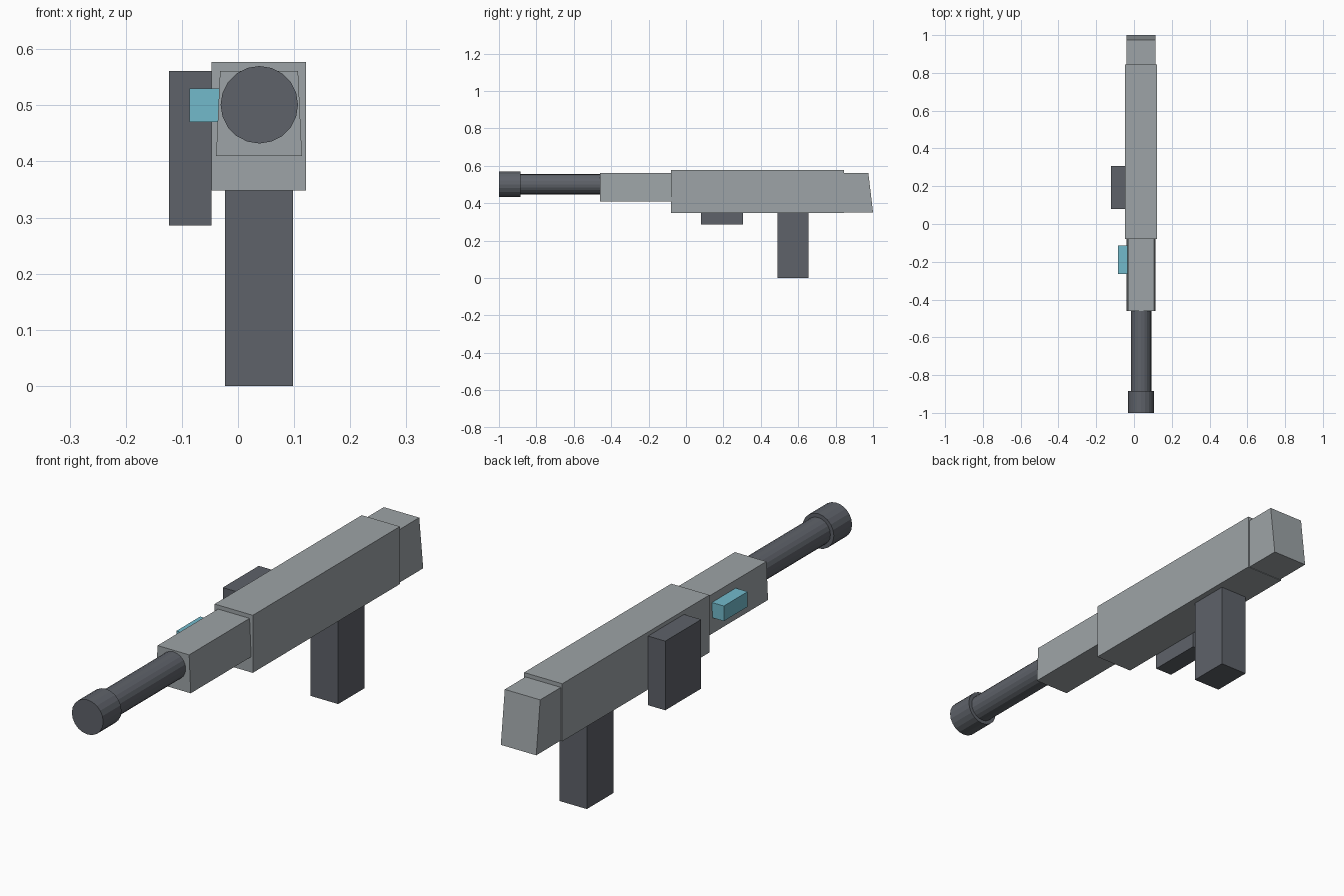
import bpy
import bmesh
import math
from mathutils import Matrix

cube = bpy.data.objects.get("Cube")
if cube:
    bpy.data.objects.remove(cube, do_unlink=True)


def material(name, color):
    m = bpy.data.materials.new(name)
    m.use_nodes = True
    m.diffuse_color = (*color, 1)
    m.node_tree.nodes["Principled BSDF"].inputs["Base Color"].default_value = (*color, 1)
    return m


light_grey = material("light grey", (0.34, 0.37, 0.385))
dark_grey = material("dark grey", (0.112, 0.122, 0.142))
cyan = material("cyan", (0.17, 0.49, 0.60))


def finish(name, bm, mat):
    mesh = bpy.data.meshes.new(name)
    bmesh.ops.recalc_face_normals(bm, faces=bm.faces)
    bm.to_mesh(mesh)
    bm.free()
    mesh.materials.append(mat)
    obj = bpy.data.objects.new(name, mesh)
    bpy.context.collection.objects.link(obj)
    return obj


def box(name, mat, xs, ys, zs, top_inset=0, top_back=0):
    """Box between limits; its top can be narrowed in x or pulled in at the back."""
    bm = bmesh.new()
    bmesh.ops.create_cube(bm, size=1)
    for v in bm.verts:
        right, back, top = (c > 0 for c in v.co)
        v.co = (xs[right], ys[back], zs[top])
        if top:
            v.co.x += -top_inset if right else top_inset
            v.co.y -= top_back if back else 0
    return finish(name, bm, mat)


def tube(name, mat, radius, y0, y1, sides=20):
    """Faceted cylinder along y on the barrel axis."""
    bm = bmesh.new()
    place = Matrix.Translation((0.038, (y0 + y1) / 2, 0.501)) @ Matrix.Rotation(math.pi / 2, 4, "X")
    bmesh.ops.create_cone(bm, cap_ends=True, segments=sides, radius1=radius,
                          radius2=radius, depth=y1 - y0, matrix=place)
    return finish(name, bm, mat)


# Main housing, tapered handguard and slanted stock
box("receiver", light_grey, (-0.047, 0.121), (-0.08, 0.845), (0.348, 0.577))
box("handguard", light_grey, (-0.039, 0.114), (-0.46, -0.08), (0.41, 0.561), top_inset=0.007)
box("stock", light_grey, (-0.041, 0.115), (0.845, 1.0), (0.35, 0.561), top_back=0.025)

# Barrel and muzzle
tube("barrel", dark_grey, 0.054, -0.9, -0.45)
tube("muzzle", dark_grey, 0.069, -1.0, -0.885)

# Grip, side magazine and side sight
box("grip", dark_grey, (-0.023, 0.098), (0.49, 0.656), (0, 0.349))
box("side_magazine", dark_grey, (-0.123, -0.047), (0.08, 0.306), (0.286, 0.561))
box("side_sight", cyan, (-0.086, -0.033), (-0.265, -0.115), (0.47, 0.53))
